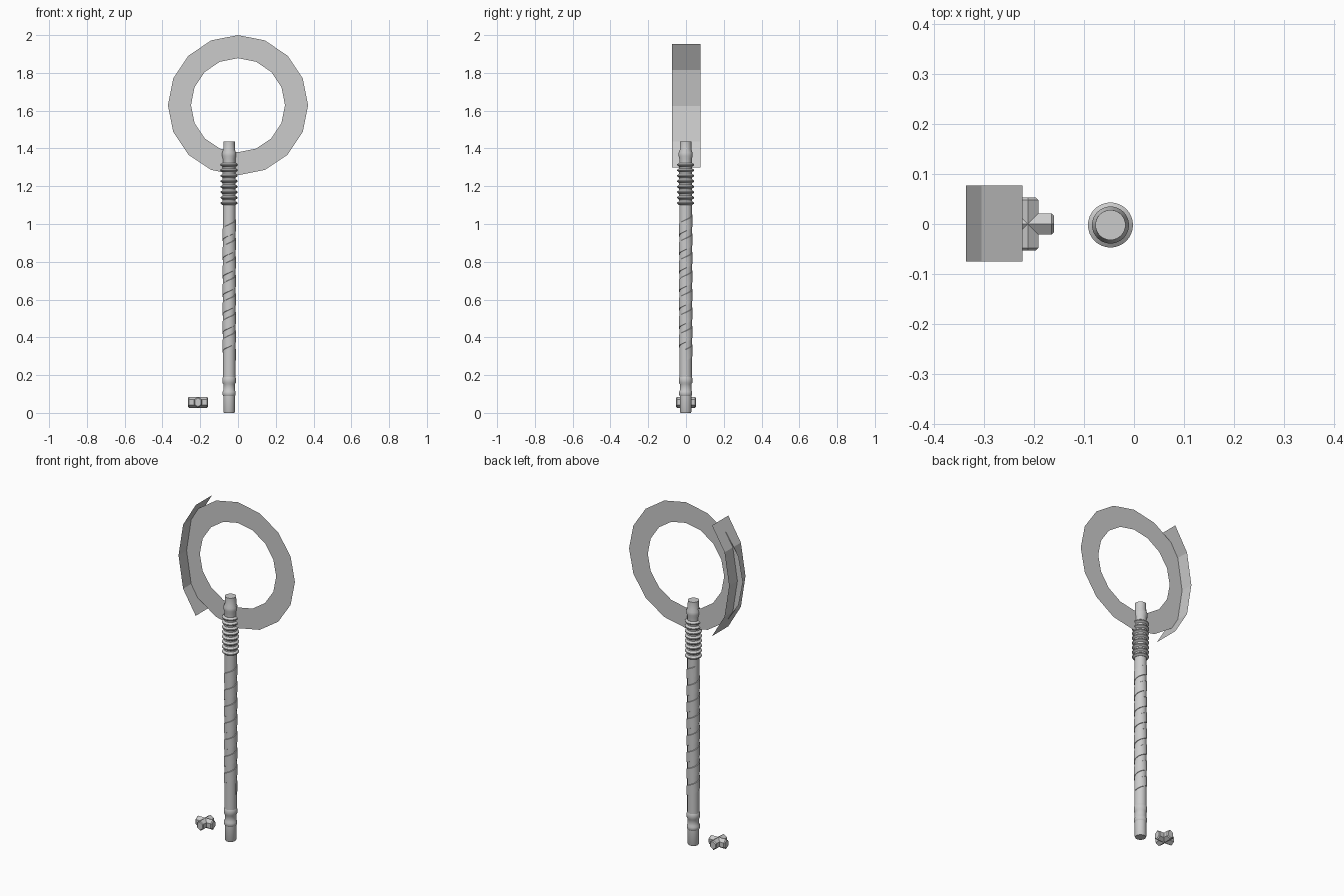
import bpy, bmesh
from math import sin, cos, pi, radians
from mathutils import Matrix, Vector

cube = bpy.data.objects.get("Cube")
if cube:
    bpy.data.objects.remove(cube, do_unlink=True)

grey = bpy.data.materials.new("light grey")
grey.use_nodes = True
colour = (0.6, 0.6, 0.6, 1)
grey.diffuse_color = colour
grey.node_tree.nodes["Principled BSDF"].inputs["Base Color"].default_value = colour


def finish(name, bm, location=(0, 0, 0), smooth=False):
    bm.normal_update()
    mesh = bpy.data.meshes.new(name)
    bm.to_mesh(mesh)
    bm.free()
    mesh.materials.append(grey)
    obj = bpy.data.objects.new(name, mesh)
    obj.location = location
    bpy.context.collection.objects.link(obj)
    if smooth:
        bpy.ops.object.select_all(action="DESELECT")
        obj.select_set(True)
        bpy.context.view_layer.objects.active = obj
        bpy.ops.object.shade_smooth_by_angle(angle=radians(35))
    return obj


def bridge(bm, a, b, closed=True):
    count = len(a)
    for i in range(count if closed else count - 1):
        j = (i + 1) % count
        bm.faces.new((a[i], a[j], b[j], b[i]))


def lathe(name, profile, location, segments=32):
    """Turn (radius, height) points, listed upwards, about the z axis."""
    bm = bmesh.new()
    rings = [[bm.verts.new((r * cos(2 * pi * i / segments),
                            r * sin(2 * pi * i / segments), z))
              for i in range(segments)] for r, z in profile]
    for lower, upper in zip(rings, rings[1:]):
        bridge(bm, lower, upper)
    bm.faces.new(rings[0][::-1])
    bm.faces.new(rings[-1])
    return finish(name, bm, location, smooth=True)


# Flat sixteen-sided hoop
bm = bmesh.new()
inner, outer = [[bm.verts.new((r * sin(i * pi / 8), 0, 1.629 + r * cos(i * pi / 8)))
                 for i in range(16)] for r in (0.249, 0.371)]
bridge(bm, inner, outer)
finish("hoop", bm)

# Thin curved guard crossing the hoop on its right side
bm = bmesh.new()
arc = [(-0.223, 1.30), (-0.305, 1.437), (-0.335, 1.626), (-0.305, 1.815), (-0.223, 1.952)]
front, back = [[bm.verts.new((x, y, z)) for x, z in arc] for y in (-0.075, 0.077)]
bridge(bm, front, back, closed=False)
finish("hoop_guard", bm)

# Handle: foot, collar and shaft
axis = Vector((-0.047, -0.002, 0))
lathe("foot", [(0.028, 0), (0.031, 0.006), (0.031, 0.1)], axis)
lathe("collar", [(0.031, 0.09), (0.035, 0.097), (0.035, 0.112), (0.031, 0.12),
                 (0.031, 0.152), (0.036, 0.16), (0.036, 0.182), (0.033, 0.19)], axis)
lathe("shaft", [(0.033, 0.18), (0.033, 1.11)], axis)

# Raised spiral wrap along the shaft
bm = bmesh.new()
pitch, turns, steps = 0.098, 7.4, 28
section = [(0.030, 0), (0.036, 0.002), (0.036, 0.06), (0.030, 0.064)]
loops = []
for i in range(int(turns * steps) + 1):
    a = 2 * pi * i / steps
    z = 0.275 + pitch * i / steps
    loops.append([bm.verts.new((r * cos(a), r * sin(a), z + dz)) for r, dz in section])
for a, b in zip(loops, loops[1:]):
    bridge(bm, a, b)
bm.faces.new(loops[0])
bm.faces.new(loops[-1][::-1])
bmesh.ops.recalc_face_normals(bm, faces=bm.faces)
finish("spiral_wrap", bm, axis, smooth=True)

# Ribbed neck
ribs, rib_pitch = 8, 0.029
profile = []
for i in range(ribs):
    z = 1.1 + i * rib_pitch
    profile += [(0.034, z), (0.045, z + 0.008), (0.045, z + 0.013), (0.034, z + 0.021)]
lathe("ribbed_neck", profile, axis)

# Cap above the ribs
lathe("top_cap", [(0.033, 1.31), (0.033, 1.345), (0.037, 1.36), (0.037, 1.378),
                  (0.031, 1.392), (0.030, 1.436)], axis)

# Small loose cross-shaped connector made of two hexagonal bars
for name, turn in (("connector_bar_side", 90), ("connector_bar_front", 0)):
    bm = bmesh.new()
    bmesh.ops.create_cone(bm, cap_ends=True, segments=6, radius1=0.029,
                          radius2=0.029, depth=0.105)
    bmesh.ops.scale(bm, vec=(0.85, 1, 1), verts=bm.verts)
    bm.transform(Matrix.Rotation(radians(turn), 4, "Z") @ Matrix.Rotation(pi / 2, 4, "X"))
    bar = finish(name, bm, (-0.212, 0, 0.056))
    bevel = bar.modifiers.new("chamfer", "BEVEL")
    bevel.width = 0.005
    bevel.segments = 1
    bevel.limit_method = "ANGLE"
    bevel.angle_limit = radians(70)
